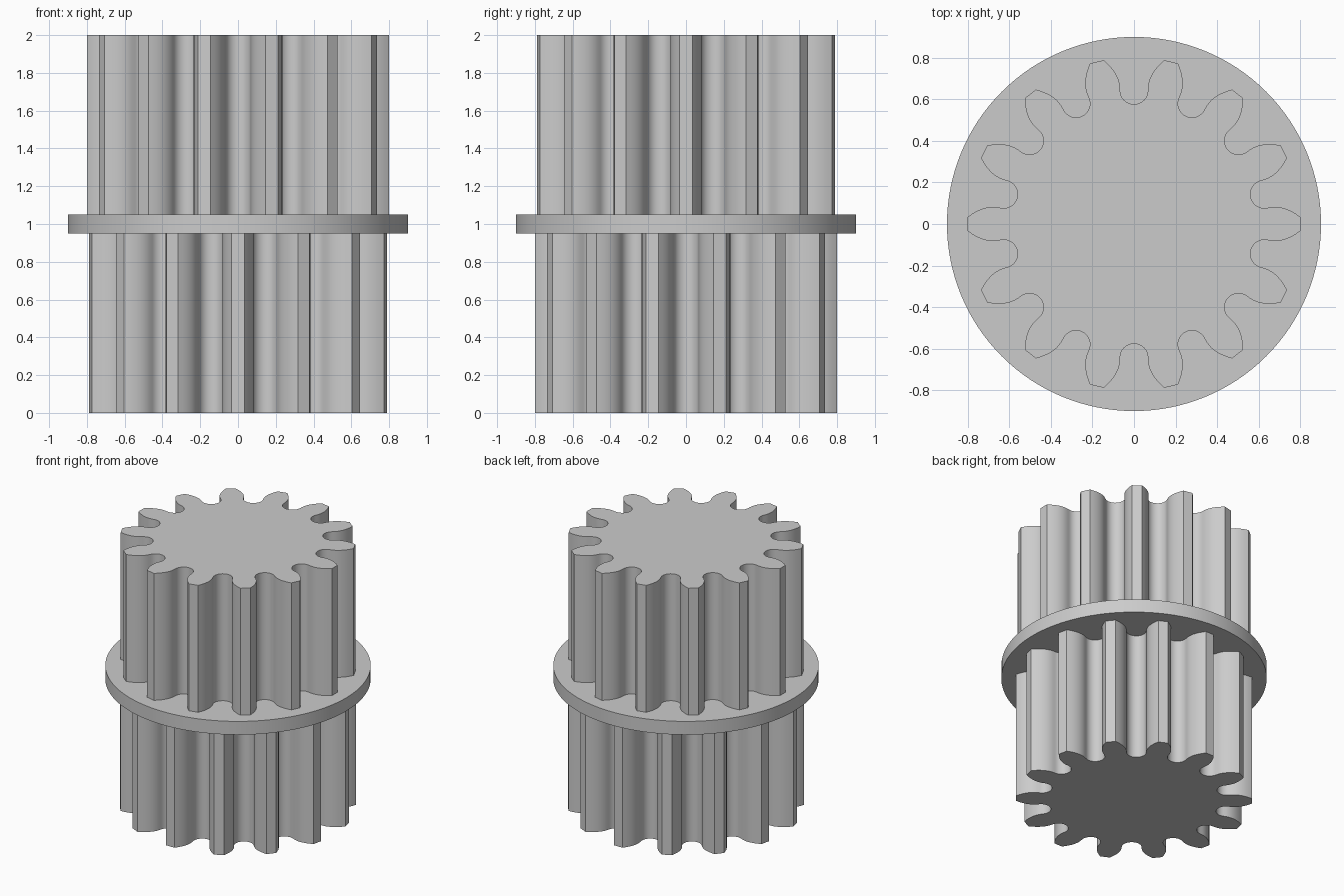
import bpy, bmesh
from math import pi, sin, cos, radians

if "Cube" in bpy.data.objects:
    bpy.data.objects.remove(bpy.data.objects["Cube"], do_unlink=True)

TEETH = 14
PITCH = 2 * pi / TEETH
ROOT_C, ROOT_R = 0.643, 0.067     # centre distance and radius of the rounded gap

grey = bpy.data.materials.new("plain grey")
grey.use_nodes = True
colour = (0.6, 0.6, 0.6, 1)
grey.diffuse_color = colour
grey.node_tree.nodes["Principled BSDF"].inputs["Base Color"].default_value = colour


def gap_profile():
    """One gap as (sideways, outward) points: flared flank, round root, flank."""
    flank = [(ROOT_R + 0.078 * t ** 2.2, ROOT_C + 0.145 * t)
             for t in (i / 8 for i in range(8, 0, -1))]
    root = [(ROOT_R * cos(a), ROOT_C - ROOT_R * sin(a))
            for a in (pi * i / 16 for i in range(17))]
    return flank + root + [(-u, r) for u, r in reversed(flank)]


def gear_outline(turn):
    points = []
    for k in range(TEETH):
        a = turn + (k + 0.5) * PITCH
        for u, r in gap_profile():
            points.append((r * cos(a) + u * sin(a), r * sin(a) - u * cos(a)))
    return points


def extrude_outline(name, points, z0, z1):
    bm = bmesh.new()
    base = bm.faces.new([bm.verts.new((x, y, z0)) for x, y in points])
    top = bmesh.ops.extrude_face_region(bm, geom=[base], use_keep_orig=True)
    verts = [g for g in top["geom"] if isinstance(g, bmesh.types.BMVert)]
    bmesh.ops.translate(bm, verts=verts, vec=(0, 0, z1 - z0))
    bmesh.ops.recalc_face_normals(bm, faces=bm.faces[:])
    mesh = bpy.data.meshes.new(name)
    bm.to_mesh(mesh)
    bm.free()
    mesh.materials.append(grey)
    obj = bpy.data.objects.new(name, mesh)
    bpy.context.collection.objects.link(obj)
    bpy.ops.object.select_all(action="DESELECT")
    obj.select_set(True)
    bpy.context.view_layer.objects.active = obj
    bpy.ops.object.shade_smooth_by_angle(angle=radians(30))


# Two gears, the lower turned by half a tooth, with a round flange between
extrude_outline("lower_gear", gear_outline(PITCH / 2), 0, 1)
extrude_outline("upper_gear", gear_outline(0), 1, 2)
circle = [(0.9 * cos(2 * pi * i / 128), 0.9 * sin(2 * pi * i / 128)) for i in range(128)]
extrude_outline("flange", circle, 0.95, 1.05)
